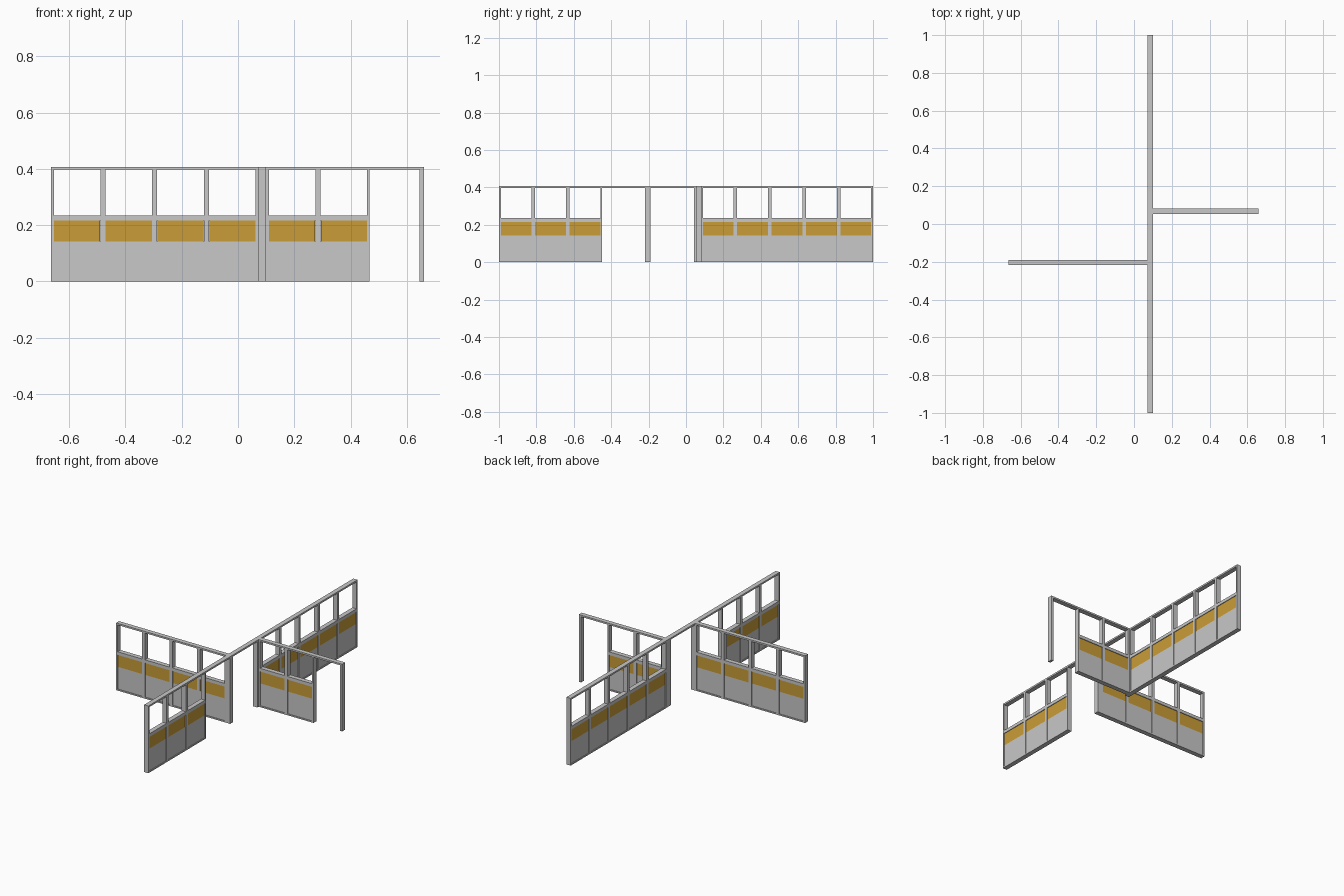
import bpy
from mathutils import Vector

cube = bpy.data.objects.get("Cube")
if cube:
    bpy.data.objects.remove(cube)


def material(name, color):
    m = bpy.data.materials.new(name)
    m.use_nodes = True
    m.diffuse_color = color
    m.node_tree.nodes["Principled BSDF"].inputs["Base Color"].default_value = color
    return m


GREY = material("light grey metal", (0.58, 0.58, 0.58, 1))
OCHRE = material("ochre band", (0.59, 0.34, 0.04, 1))

HEIGHT = 0.405
THICK = 0.028        # frame depth
PANEL = 0.02         # recessed panel depth
BAY = 0.184          # post spacing
POST = 0.018
EDGE = 0.01          # end post width
RAIL = 0.008
BAND_LOW, BAND_TOP, SILL_TOP = 0.142, 0.216, 0.235
MAIN_X, LEFT_Y, RIGHT_Y = 0.086, 0.068, -0.204


def box(name, low, high, mat):
    low, high = Vector(low), Vector(high)
    bpy.ops.mesh.primitive_cube_add(size=1, location=(low + high) / 2)
    ob = bpy.context.object
    ob.name = name
    ob.scale = high - low
    bpy.ops.object.transform_apply(location=False, rotation=False, scale=True)
    ob.data.materials.append(mat)


def piece(name, axis, line, a, b, z0, z1, depth=THICK, mat=GREY):
    """Box running from a to b along an axis, centred on the wall line."""
    lo, hi = line - depth / 2, line + depth / 2
    if axis == "x":
        box(name, (a, lo, z0), (b, hi, z1), mat)
    else:
        box(name, (lo, a, z0), (hi, b, z1), mat)


def wall(name, axis, line, start, bays):
    """Glazed partition: posts, sill, base, lower panels and coloured bands."""
    end = start + bays * BAY
    piece(name + "_base", axis, line, start, end, 0, RAIL)
    piece(name + "_sill", axis, line, start, end, BAND_TOP, SILL_TOP)
    piece(name + "_panel", axis, line, start, end, RAIL, BAND_LOW, PANEL)
    piece(name + "_end_post", axis, line, start, start + EDGE, 0, HEIGHT)
    piece(name + "_end_post", axis, line, end - EDGE, end, 0, HEIGHT)
    for i in range(bays):
        s = start + i * BAY
        piece(name + "_band", axis, line, s + EDGE, s + BAY - EDGE,
              BAND_LOW, BAND_TOP, PANEL, OCHRE)
        if i:
            piece(name + "_post", axis, line, s - POST / 2, s + POST / 2, 0, HEIGHT)


def header(name, axis, line, a, b):
    piece(name, axis, line, a, b, HEIGHT - RAIL, HEIGHT + 0.002)


# Main wall, front and back sections joined by a header over the passage
wall("front_wall", "y", MAIN_X, -1, 3)
wall("back_wall", "y", MAIN_X, 1 - 5 * BAY, 5)
header("main_header", "y", MAIN_X, -1, 1)

# Side walls
wall("right_wall", "x", RIGHT_Y, 0.072 - 4 * BAY, 4)
header("right_header", "x", RIGHT_Y, 0.072 - 4 * BAY, 0.072)
wall("left_wall", "x", LEFT_Y, 0.1, 2)
header("left_header", "x", LEFT_Y, 0.1, 0.66)

# Junction posts and the free post of the left doorway
piece("right_junction_post", "y", MAIN_X, RIGHT_Y - THICK / 2, RIGHT_Y + THICK / 2, 0, HEIGHT)
piece("left_junction_post", "y", MAIN_X, 0.042, 0.082, 0, HEIGHT)
piece("door_post", "x", LEFT_Y, 0.645, 0.66, 0, HEIGHT)
